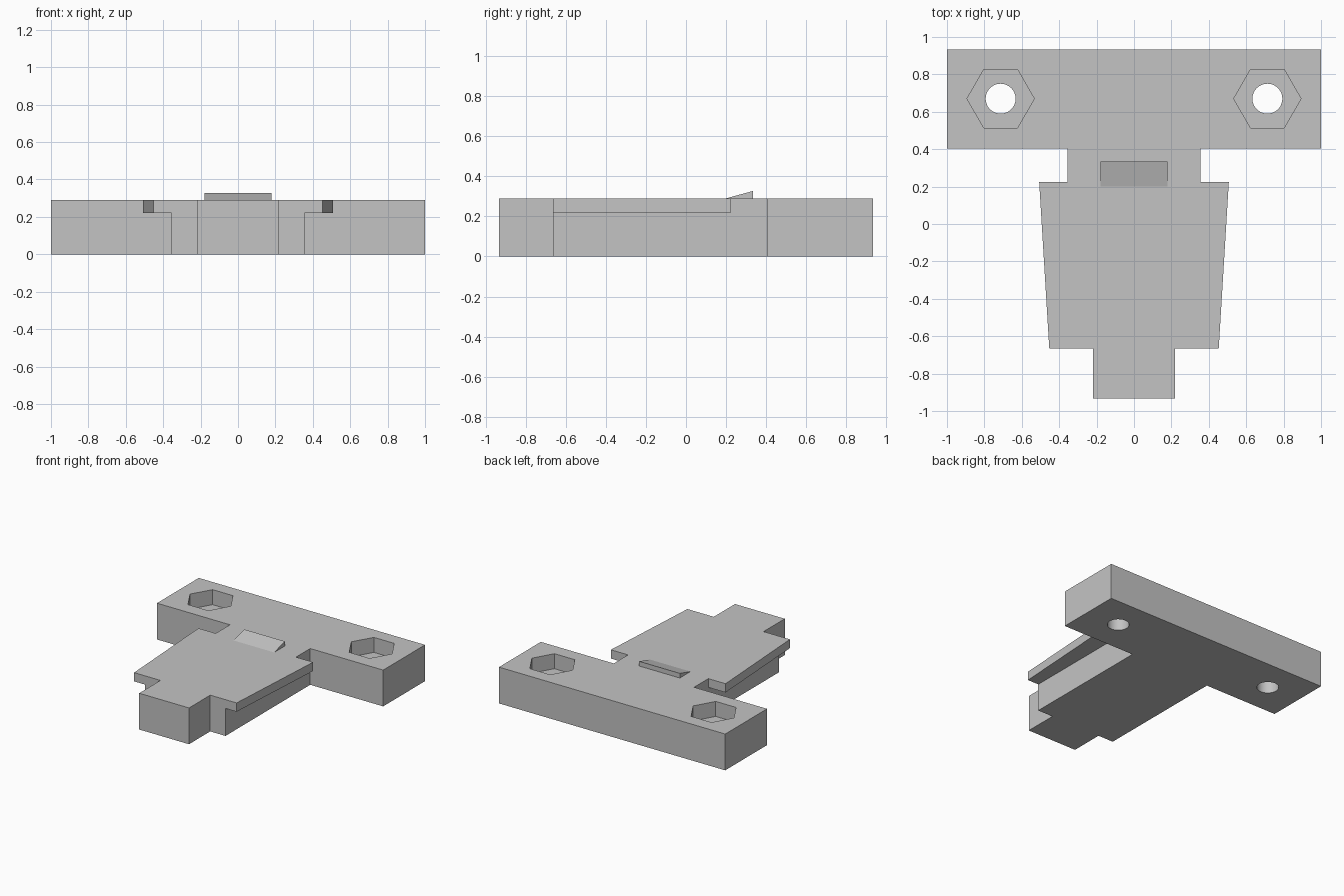
import bpy
import bmesh
import math

cube = bpy.data.objects.get("Cube")
if cube:
    bpy.data.objects.remove(cube, do_unlink=True)

grey = bpy.data.materials.new("plain grey")
grey.use_nodes = True
colour = (0.55, 0.55, 0.55, 1)
grey.diffuse_color = colour
grey.node_tree.nodes["Principled BSDF"].inputs["Base Color"].default_value = colour

TOP = 0.29          # height of the flat upper face
WING_Z = 0.22       # underside of the side flanges
BOLT_X, BOLT_Y = 0.713, 0.67


def prism(name, points, offset):
    """Extrude a closed 3D outline along an offset."""
    bm = bmesh.new()
    face = bm.faces.new([bm.verts.new(p) for p in points])
    moved = bmesh.ops.extrude_face_region(bm, geom=[face])["geom"]
    bmesh.ops.translate(bm, vec=offset,
                        verts=[v for v in moved if isinstance(v, bmesh.types.BMVert)])
    bmesh.ops.recalc_face_normals(bm, faces=bm.faces)
    mesh = bpy.data.meshes.new(name)
    bm.to_mesh(mesh)
    bm.free()
    mesh.materials.append(grey)
    obj = bpy.data.objects.new(name, mesh)
    bpy.context.collection.objects.link(obj)
    return obj


def slab(name, half, z0, z1):
    """Mirror a half outline across x = 0 and extrude it upwards."""
    outline = half + [(-x, y) for x, y in reversed(half)]
    return prism(name, [(x, y, z0) for x, y in outline], (0, 0, z1 - z0))


def combine(target, tool, operation):
    mod = target.modifiers.new(operation.lower(), "BOOLEAN")
    mod.operation, mod.solver, mod.object = operation, "EXACT", tool
    bpy.context.view_layer.objects.active = target
    bpy.ops.object.modifier_apply(modifier=mod.name)
    bpy.data.objects.remove(tool, do_unlink=True)


def bore(name, cx, radius, sides, z0, z1):
    ring = [(cx + radius * math.cos(math.tau * i / sides),
             BOLT_Y + radius * math.sin(math.tau * i / sides), z0) for i in range(sides)]
    return prism(name, ring, (0, 0, z1 - z0))


# Crossbar, stem and nose in one outline
body = slab("mounting_body", [(0.22, -0.933), (0.22, -0.665), (0.355, -0.665),
                              (0.355, 0.405), (1, 0.405), (1, 0.933)], 0, TOP)

# Tapered sliding flange along the top of the stem
flange = slab("flange", [(0.453, -0.665), (0.507, 0.225)], WING_Z, TOP)
combine(body, flange, "UNION")

# Hexagonal nut pockets with round through holes
for side in (-1, 1):
    combine(body, bore("nut_pocket", side * BOLT_X, 0.18, 6, 0.17, 0.4), "DIFFERENCE")
    combine(body, bore("bolt_hole", side * BOLT_X, 0.08, 48, -0.1, 0.4), "DIFFERENCE")

bpy.ops.object.select_all(action="DESELECT")
body.select_set(True)
bpy.context.view_layer.objects.active = body
bpy.ops.object.shade_smooth_by_angle(angle=math.radians(20))

# Ramped snap catch
prism("snap_catch", [(-0.18, 0.2, TOP), (-0.18, 0.335, TOP), (-0.18, 0.335, 0.327)],
      (0.36, 0, 0))
